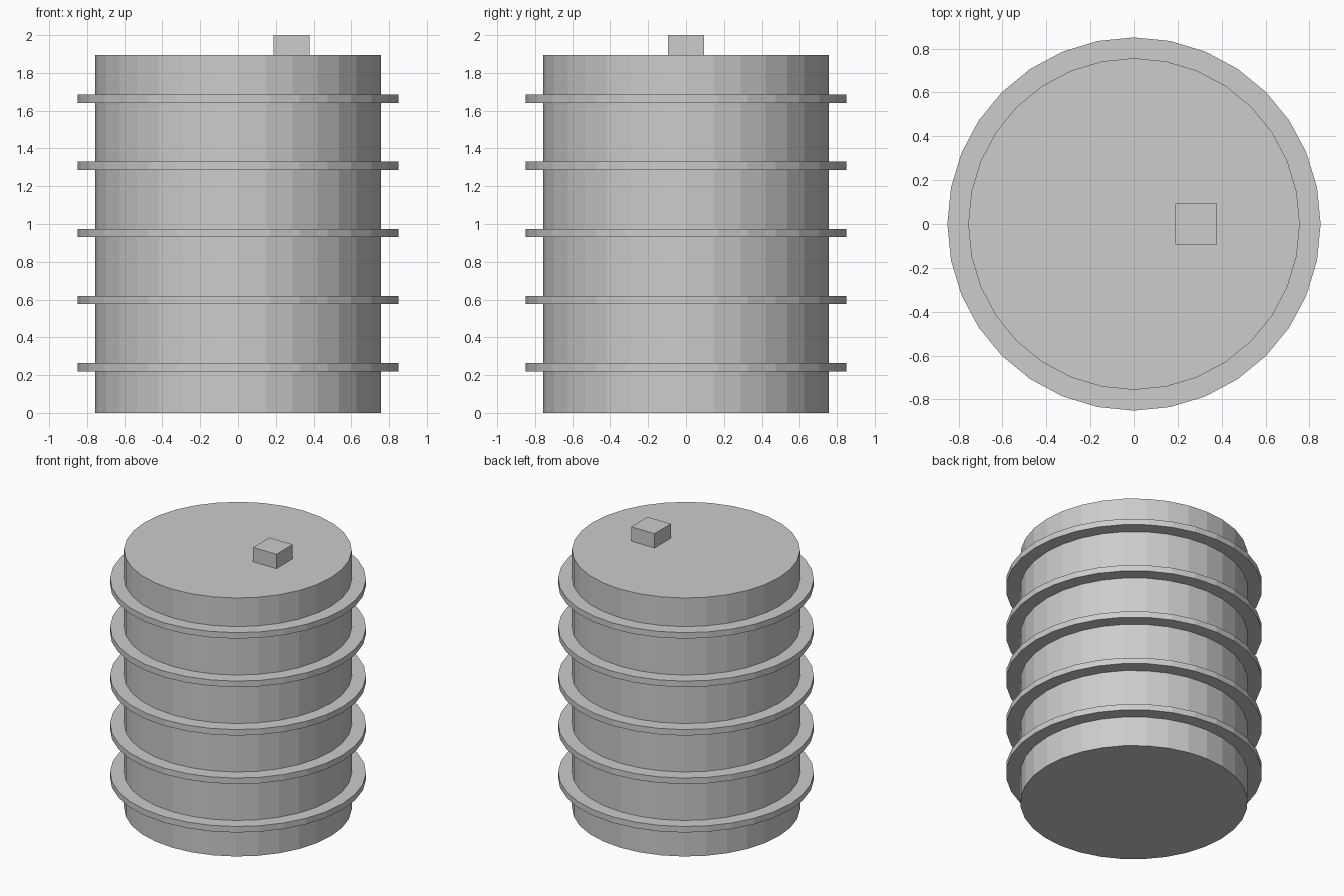
import bpy

if "Cube" in bpy.data.objects:
    bpy.data.objects.remove(bpy.data.objects["Cube"])

SIDES = 32
grey = bpy.data.materials.new("light grey")
grey.diffuse_color = (0.604, 0.604, 0.604, 1.0)
grey.use_nodes = True
grey.node_tree.nodes["Principled BSDF"].inputs["Base Color"].default_value = grey.diffuse_color


def finish(name):
    obj = bpy.context.object
    obj.name = name
    obj.data.materials.append(grey)
    return obj


def drum(name, radius, z0, z1):
    """Flat-shaded upright cylinder between two heights."""
    bpy.ops.mesh.primitive_cylinder_add(
        vertices=SIDES, radius=radius, depth=z1 - z0,
        location=(0, 0, (z0 + z1) / 2))
    return finish(name)


# Main barrel body
drum("barrel_body", 0.756, 0.0, 1.895)

# Five evenly spaced hoops
for i in range(5):
    z = 0.242 + 0.3553 * i
    drum(f"hoop_{i + 1}", 0.851, z - 0.022, z + 0.022)

# Square bung on the lid, sunk slightly into the body
bpy.ops.mesh.primitive_cube_add(size=1, location=(0.283, 0, 1.905))
bpy.context.object.scale = (0.189, 0.189, 0.19)
finish("bung")
